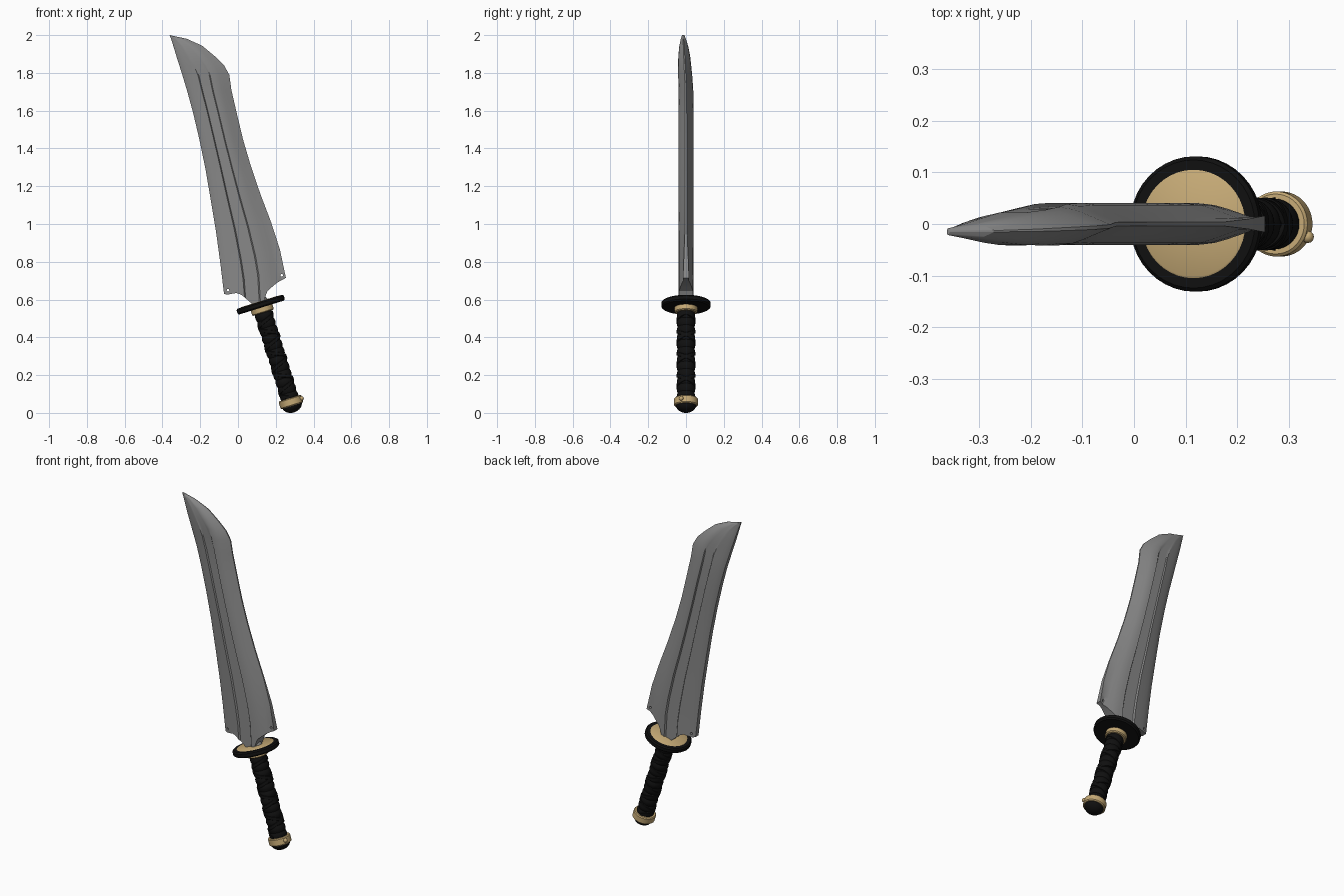
import bpy, bmesh, math
from mathutils import Matrix, Vector

if "Cube" in bpy.data.objects:
    bpy.data.objects.remove(bpy.data.objects["Cube"])


def material(name, rgb):
    m = bpy.data.materials.new(name)
    m.diffuse_color = (*rgb, 1)
    m.use_nodes = True
    m.node_tree.nodes["Principled BSDF"].inputs["Base Color"].default_value = m.diffuse_color
    return m


STEEL = material("grey steel", (0.25, 0.25, 0.25))
BLACK = material("black", (0.005, 0.005, 0.005))
GOLD = material("pale gold", (0.56, 0.40, 0.18))

# The hilt runs along local z, tilted, with the guard centre as its origin
AXIS = Matrix.Translation((0.12, 0, 0.573)) @ Matrix.Rotation(math.radians(-17.3), 4, 'Y')


def finish(name, bm, mat, angle=35):
    bmesh.ops.remove_doubles(bm, verts=bm.verts, dist=0.00005)
    bmesh.ops.recalc_face_normals(bm, faces=bm.faces)
    me = bpy.data.meshes.new(name)
    bm.to_mesh(me)
    bm.free()
    me.materials.append(mat)
    ob = bpy.data.objects.new(name, me)
    bpy.context.collection.objects.link(ob)
    smooth(ob, angle)
    return ob


def smooth(ob, angle=35):
    bpy.ops.object.select_all(action='DESELECT')
    ob.select_set(True)
    bpy.context.view_layer.objects.active = ob
    bpy.ops.object.shade_smooth_by_angle(angle=math.radians(angle))


def lathe(name, profile, mat, seg=40, sx=1, sy=1):
    """Revolve (radius, height) pairs about the hilt axis."""
    bm = bmesh.new()
    rings = [[bm.verts.new(AXIS @ Vector((r * sx * math.cos(2 * math.pi * i / seg),
                                          r * sy * math.sin(2 * math.pi * i / seg), t)))
              for i in range(seg)] for r, t in profile]
    for a, b in zip(rings, rings[1:]):
        for i in range(seg):
            j = (i + 1) % seg
            bm.faces.new((a[i], a[j], b[j], b[i]))
    bmesh.ops.dissolve_degenerate(bm, dist=0.00001, edges=bm.edges)
    return finish(name, bm, mat)


def lerp(table, x):
    for (x0, y0), (x1, y1) in zip(table, table[1:]):
        if x <= x1:
            return y0 + (y1 - y0) * (x - x0) / (x1 - x0)
    return table[-1][1]


# Blade: rows pair a point on the straight back with one on the cutting edge
rows = [(-.074, .63, .254, .715), (-.080, .68, .243, .765), (-.092, .78, .222, .865),
        (-.115, .95, .175, 1.01), (-.143, 1.12, .118, 1.16), (-.172, 1.29, .067, 1.31),
        (-.205, 1.45, .026, 1.45), (-.238, 1.59, -.005, 1.58), (-.268, 1.70, -.035, 1.71),
        (-.292, 1.78, -.046, 1.79), (-.309, 1.835, -.075, 1.842), (-.325, 1.885, -.125, 1.89),
        (-.340, 1.935, -.19, 1.944), (-.353, 1.975, -.27, 1.98), (-.362, 2.0, -.357, 1.999)]
cols = [0, .05, .12, .2, .28, .33, .35, .4, .46, .52, .57, .59, .64, .7, .78, .86, .93, 1]
bottom = [(0, .63), (.05, .626), (.12, .630), (.2, .635), (.28, .625), (.33, .612), (.4, .592),
          (.46, .575), (.59, .575), (.64, .590), (.7, .645), (.78, .668), (.86, .690), (1, .715)]
half = [(0, .014), (.05, .022), (.14, .030), (.33, .041), (.59, .041), (.72, .036), (1, .004)]
taper = [(0, 1), (1.6, 1), (1.8, .9), (1.9, .75), (1.96, .5), (2.0, .15)]
bm = bmesh.new()
rings = []
for k, (lx, lz, rx, rz) in enumerate(rows):
    front, back = [], []
    for u in cols:
        x, z = lx + (rx - lx) * u, lz + (rz - lz) * u
        if k == 0:
            z = lerp(bottom, u)
        h = lerp(half, u)
        if .34 < u < .58:                       # recessed fuller
            h -= .008 * lerp([(0, 1), (1.7, 1), (1.87, 0)], z)
        if u == 1:                              # blunt heel of the edge
            h = lerp([(0, .016), (.72, .016), (1.0, .004)], z)
        h *= lerp(taper, z)
        mid = lerp([(0, 0), (1.7, 0), (2.0, -.015)], z)
        front.append(bm.verts.new((x, mid - h, z)))
        back.append(bm.verts.new((x, mid + h, z)))
    rings.append(front + back[::-1])
n = len(rings[0])
for a, b in zip(rings, rings[1:]):
    for i in range(n):
        j = (i + 1) % n
        bm.faces.new((a[i], a[j], b[j], b[i]))
for r in (rings[0], rings[-1]):
    for i in range(len(cols) - 1):
        bm.faces.new((r[i], r[i + 1], r[n - 2 - i], r[n - 1 - i]))
blade = finish("blade", bm, STEEL, 22)

# Small drilled holes at both heel corners
for x, z in ((-.053, .650), (.231, .728)):
    bpy.ops.mesh.primitive_cylinder_add(vertices=12, radius=.007, depth=.2,
                                        location=(x, 0, z), rotation=(math.pi / 2, 0, 0))
    cutter = bpy.context.object
    cutter.name = "hole_cutter"
    cutter.hide_render = True
    mod = blade.modifiers.new("hole", 'BOOLEAN')
    mod.operation, mod.solver, mod.object = 'DIFFERENCE', 'EXACT', cutter
    bpy.ops.object.select_all(action='DESELECT')
    blade.select_set(True)
    bpy.context.view_layer.objects.active = blade
    bpy.ops.object.modifier_apply(modifier=mod.name)
    bpy.data.objects.remove(cutter, do_unlink=True)

# Blade root between blade and guard
lathe("blade_root", [(0, .005), (.044, .005), (.044, .018), (.032, .045), (.02, .07), (0, .07)],
      STEEL, 24, 1, .75)

# Guard: black ring with gold inlay, gold collar beneath
lathe("guard", [(0, -.016), (.124, -.016), (.131, -.009), (.131, .009), (.124, .016),
                (.105, .016), (.105, .008), (0, .008)], BLACK)
lathe("guard_inlay", [(0, .006), (.105, .006), (.105, .016), (.102, .018), (0, .018)], GOLD)
lathe("collar", [(0, -.014), (.06, -.014), (.06, -.040), (.055, -.045), (0, -.045)], GOLD)

# Grip: ridged core plus two crossing wraps
ridges, top, end = 12, -.043, -.53
core = [(0, top)]
for i in range(ridges * 6 + 1):
    core.append((.044 + .005 * abs(math.sin(math.pi * i / 6)), top + (end - top) * i / (ridges * 6)))
lathe("grip", core + [(0, end)], BLACK, 32)


def wrap(name, sign, width=.012, turns=3.75, steps=120):
    bm = bmesh.new()
    prev = None
    for i in range(steps + 1):
        f = i / steps
        a = sign * 2 * math.pi * turns * f
        t = top - .015 + (end - top + .03) * f
        ring = [bm.verts.new(AXIS @ Vector((r * math.cos(a), r * math.sin(a), t + d)))
                for r, d in ((.044, -width), (.051, -width * .7), (.051, width * .7), (.044, width))]
        if prev:
            for j in range(4):
                k = (j + 1) % 4
                bm.faces.new((prev[j], prev[k], ring[k], ring[j]))
        else:
            bm.faces.new(ring)
        prev = ring
    bm.faces.new(prev)
    finish(name, bm, BLACK)


wrap("grip_wrap_left", 1)
wrap("grip_wrap_right", -1)

# Pommel: gold ring with a little stud, and black domed end
lathe("pommel_ring", [(0, -.518), (.058, -.518), (.063, -.523), (.063, -.556), (.058, -.561),
                      (0, -.561)], GOLD)
dome = [(.054 * math.cos(math.pi / 2 * i / 8), -.555 - .042 * math.sin(math.pi / 2 * i / 8))
        for i in range(9)]
lathe("pommel_cap", [(0, -.555)] + dome, BLACK)
bm = bmesh.new()
bmesh.ops.create_uvsphere(bm, u_segments=12, v_segments=8, radius=.012,
                          matrix=AXIS @ Matrix.Translation((.059, -.025, -.538)))
finish("pommel_stud", bm, GOLD, 60)
smooth(blade, 22)
